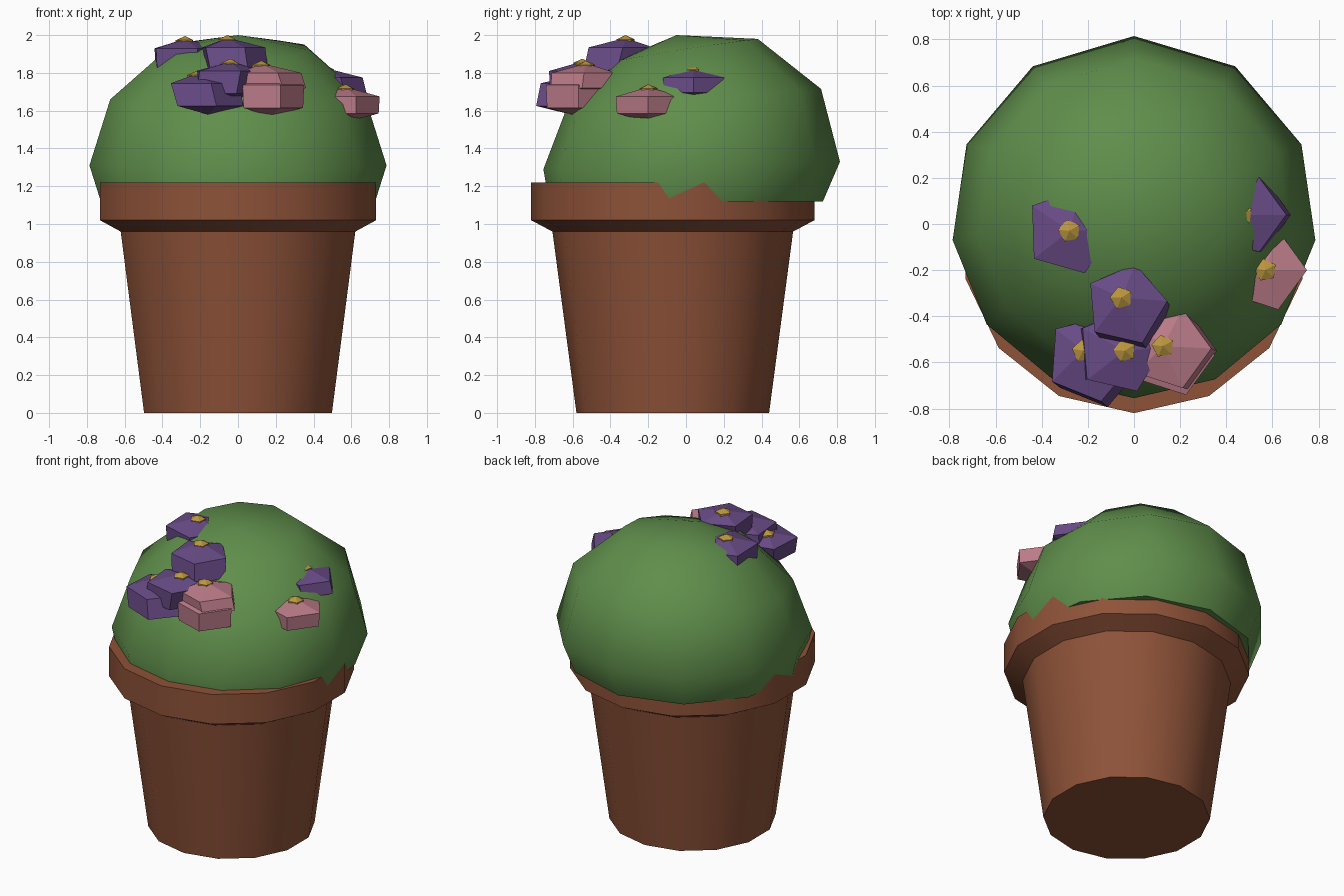
import bpy, math
from math import sin, cos, radians, tau

if "Cube" in bpy.data.objects:
    bpy.data.objects.remove(bpy.data.objects["Cube"])


def material(name, rgb):
    m = bpy.data.materials.new(name)
    m.diffuse_color = (*rgb, 1)
    m.use_nodes = True
    m.node_tree.nodes["Principled BSDF"].inputs["Base Color"].default_value = m.diffuse_color
    return m


TERRACOTTA = material("terracotta", (0.27, 0.085, 0.04))
LEAF = material("leaf", (0.115, 0.27, 0.07))
PURPLE = material("purple", (0.14, 0.07, 0.24))
PINK = material("pink", (0.50, 0.20, 0.25))
YELLOW = material("yellow", (0.50, 0.31, 0.05))


def skin(name, rings, mat, bottom=None, top=None, smooth=False):
    """Join equal-length point rings (low to high); close ends with a point or a flat cap."""
    n = len(rings[0])
    verts = [p for ring in rings for p in ring]
    faces = [(k * n + i, k * n + (i + 1) % n, (k + 1) * n + (i + 1) % n, (k + 1) * n + i)
             for k in range(len(rings) - 1) for i in range(n)]
    last = (len(rings) - 1) * n
    if bottom:
        verts.append(bottom)
        faces += [((i + 1) % n, i, len(verts) - 1) for i in range(n)]
    else:
        faces.append(tuple(reversed(range(n))))
    if top:
        verts.append(top)
        faces += [(last + i, last + (i + 1) % n, len(verts) - 1) for i in range(n)]
    else:
        faces.append(tuple(range(last, last + n)))
    mesh = bpy.data.meshes.new(name)
    mesh.from_pydata(verts, [], faces)
    mesh.materials.append(mat)
    obj = bpy.data.objects.new(name, mesh)
    bpy.context.collection.objects.link(obj)
    if smooth:
        bpy.ops.object.select_all(action='DESELECT')
        obj.select_set(True)
        bpy.context.view_layer.objects.active = obj
        bpy.ops.object.shade_smooth_by_angle(angle=radians(smooth))
    return obj


def circle(x, y, z, r, n, rot):
    return [(x + r * cos(rot + tau * i / n), y + r * sin(rot + tau * i / n), z) for i in range(n)]


# Pot: 14-sided tapered body with a wider rim
pot_profile = [(0.51, 0), (0.637, 0.96), (0.75, 1.02), (0.75, 1.22)]
skin("pot", [circle(0, -0.07, z, r, 14, -math.pi / 2) for r, z in pot_profile],
     TERRACOTTA, smooth=30)


# Foliage: 12-sided egg-shaped dome leaning towards the back, cut flat below
def dome_ring(cy, r, z, tilt):
    ring = []
    for i in range(12):
        a = tau * i / 12
        b = a + radians(7.3) * sin(a)
        ring.append((-r * 1.01 * sin(b), cy + r * cos(b), z + tilt * cos(a)))
    return ring


dome = [dome_ring(0.0, 0.725, 1.12, 0), dome_ring(0.03, 0.785, 1.31, 0.02),
        dome_ring(0.04, 0.675, 1.66, 0.055), dome_ring(0.0, 0.38, 1.92, 0.06)]
skin("foliage", dome, LEAF, top=(0, -0.05, 2.0), smooth=50)


# Flowers: five-sided chunky heads with a small raised centre
def flower(name, x, y, z, r, rot, mat, band=0.12, lean=(0, 0)):
    a = radians(rot)
    lx, ly = lean
    skin(name, [circle(x - lx, y - ly, z - band, r * 0.97, 5, a), circle(x, y, z, r, 5, a)], mat,
         bottom=(x - lx, y - ly, z - band - 0.045), top=(x + lx, y + ly, z + 0.05))
    skin(name + "_centre", [circle(x + lx, y + ly, z + 0.02, 0.05, 5, a + 0.5),
                            circle(x + lx, y + ly, z + 0.043, 0.05, 5, a + 0.5)], YELLOW,
         top=(x + lx, y + ly, z + 0.065))


flower("purple_flower_front_left", -0.19, -0.58, 1.745, 0.195, -4, PURPLE, lean=(-0.03, 0.03))
flower("purple_flower_middle", -0.06, -0.55, 1.81, 0.19, 5, PURPLE, lean=(0.02, 0))
flower("purple_flower_top", -0.035, -0.35, 1.935, 0.18, 5, PURPLE, lean=(-0.02, 0.03))
flower("purple_flower_left", -0.28, -0.03, 1.93, 0.195, 2, PURPLE, band=0.1)
flower("purple_flower_right", 0.49, 0.04, 1.775, 0.17, 0, PURPLE, band=0.08, lean=(-0.025, 0))
flower("pink_flower_right", 0.57, -0.2, 1.675, 0.18, 0, PINK, band=0.09)
flower("pink_flower_low", 0.17, -0.57, 1.735, 0.18, 0, PINK)
flower("pink_flower_high", 0.155, -0.54, 1.80, 0.18, 0, PINK, band=0.08, lean=(-0.03, 0.01))
